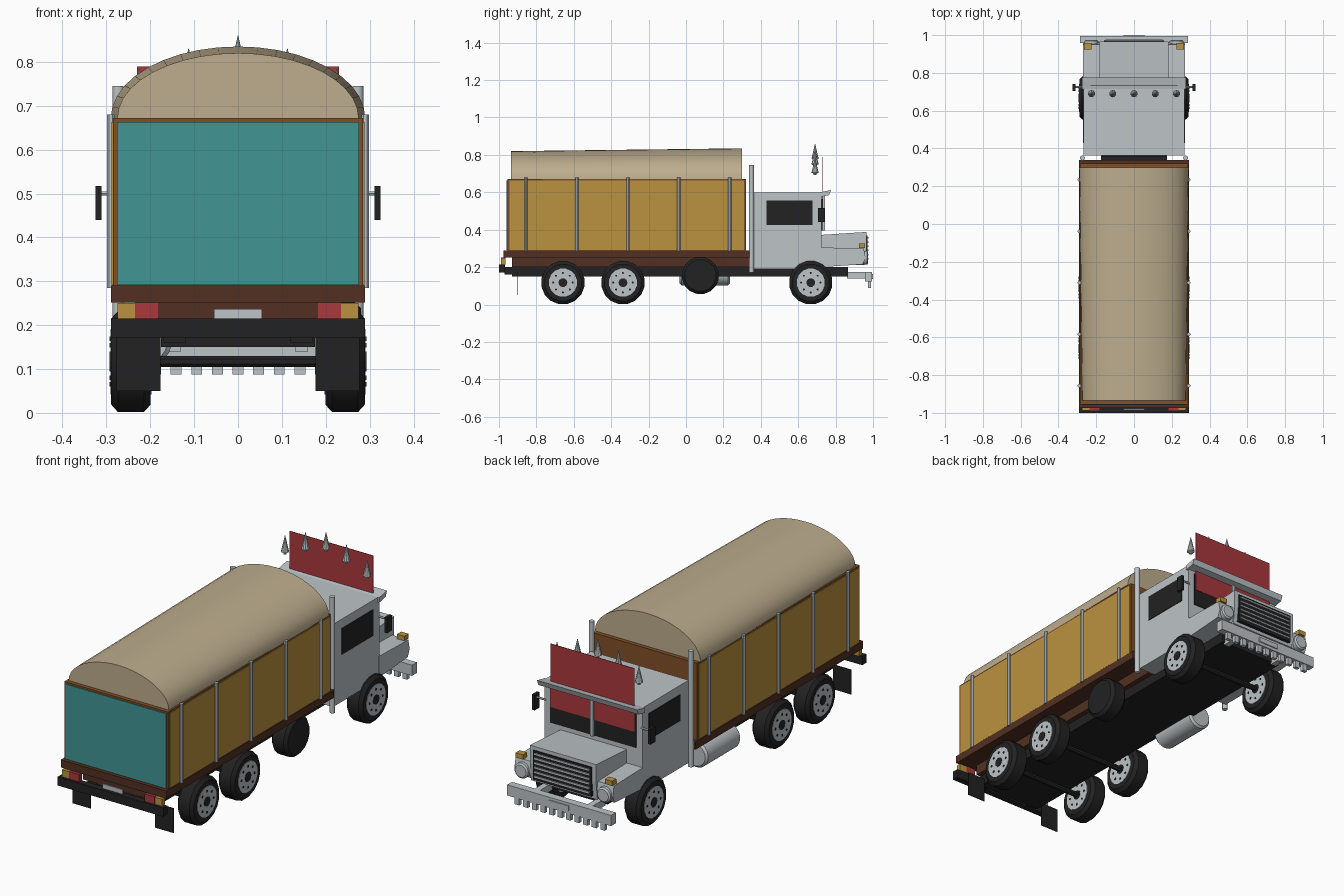
import bpy, bmesh, math
from mathutils import Matrix, Vector

cube = bpy.data.objects.get("Cube")
if cube:
    bpy.data.objects.remove(cube, do_unlink=True)


def material(name, r, g, b):
    m = bpy.data.materials.new(name)
    m.use_nodes = True
    m.diffuse_color = (r, g, b, 1)
    bsdf = next(n for n in m.node_tree.nodes if n.type == 'BSDF_PRINCIPLED')
    bsdf.inputs["Base Color"].default_value = (r, g, b, 1)
    return m


GREY = material("pale grey", .51, .55, .57)
BLACK = material("black", .016, .016, .016)
TAN = material("tan canvas", .51, .42, .27)
AMBER = material("amber", .5, .29, .05)
TEAL = material("teal", .055, .3, .3)
RED = material("red", .4, .04, .045)
BROWN = material("brown", .22, .08, .02)
DARK = material("dark brown", .085, .03, .016)


def finish(name, bm, mats, smooth=False):
    bmesh.ops.recalc_face_normals(bm, faces=bm.faces[:])
    me = bpy.data.meshes.new(name)
    bm.to_mesh(me)
    bm.free()
    for m in mats if isinstance(mats, list) else [mats]:
        me.materials.append(m)
    ob = bpy.data.objects.new(name, me)
    bpy.context.scene.collection.objects.link(ob)
    if smooth:
        bpy.ops.object.select_all(action='DESELECT')
        ob.select_set(True)
        bpy.context.view_layer.objects.active = ob
        bpy.ops.object.shade_smooth_by_angle(angle=math.radians(35))
    return ob


def box(name, x, y, z, mat):
    """Box between (low, high) pairs on each axis."""
    bm = bmesh.new()
    bmesh.ops.create_cube(bm, size=1)
    for v in bm.verts:
        v.co = Vector([(a + b) / 2 + c * (b - a) for c, (a, b) in zip(v.co, (x, y, z))])
    return finish(name, bm, mat)


def pair(name, x, y, z, mat):
    box(name + "_left", x, y, z, mat)
    box(name + "_right", (-x[1], -x[0]), y, z, mat)


def extrude_x(name, profile, half, mat):
    """Side profile of (y, z) points extruded across the width."""
    bm = bmesh.new()
    face = bm.faces.new([bm.verts.new((-half, y, z)) for y, z in profile])
    new = bmesh.ops.extrude_face_region(bm, geom=[face])["geom"]
    bmesh.ops.translate(bm, vec=(2 * half, 0, 0), verts=[g for g in new if isinstance(g, bmesh.types.BMVert)])
    return finish(name, bm, mat)


def lathe(name, centre, axis, profile, mat, sides=16, smooth=True):
    """Stack of (offset, radius) rings along an axis, capped at both ends."""
    bm = bmesh.new()
    turn = Vector((0, 0, 1)).rotation_difference(Vector(axis)).to_matrix()
    rings = []
    for h, r in profile:
        ring = []
        for i in range(sides):
            a = math.tau * (i + .5) / sides
            ring.append(bm.verts.new(Vector(centre) + turn @ Vector((r * math.cos(a), r * math.sin(a), h))))
        rings.append(ring)
    for lo, hi in zip(rings, rings[1:]):
        for i in range(sides):
            j = (i + 1) % sides
            bm.faces.new((lo[i], lo[j], hi[j], hi[i]))
    bm.faces.new(rings[0])
    bm.faces.new(rings[-1])
    return finish(name, bm, mat, smooth)


X, Y, Z = (1, 0, 0), (0, 1, 0), (0, 0, 1)

# Chassis, bed frame and cargo box
box("chassis", (-.175, .175), (-.93, .865), (.15, .2), BLACK)
box("bed_frame", (-.29, .29), (-.975, .34), (.252, .29), DARK)
box("bed_support", (-.2, .2), (-.93, .34), (.2, .252), DARK)
box("cargo_box", (-.285, .285), (-.955, .32), (.29, .672), BROWN)
box("tailgate_panel", (-.276, .276), (-.959, -.953), (.292, .663), TEAL)
pair("side_panel", (.282, .288), (-.945, .31), (.292, .663), AMBER)
for side in (-1, 1):
    for i in range(5):
        lathe("stake", (side * .29, -.856 + i * .2725, 0), Z, [(.285, .009), (.68, .009)], GREY, 8)

# Canvas cover, an arch that widens toward the cab
bm = bmesh.new()
ends = []
for y, half, top in ((-.935, .275, .82), (.3, .29, .835)):
    arc = [math.pi * i / 20 for i in range(21)]
    ends.append([bm.verts.new((half * math.cos(a), y, .672 + (top - .672) * math.sin(a))) for a in arc])
n = len(ends[0])
for i in range(n):
    j = (i + 1) % n
    bm.faces.new((ends[0][i], ends[0][j], ends[1][j], ends[1][i]))
for e in ends:
    bm.faces.new(e)
finish("canvas_cover", bm, TAN, True)

# Cab, visor and windows
box("cab", (-.268, .268), (.362, .725), (.19, .6), GREY)
extrude_x("visor", [(.715, .575), (.765, .585), (.775, .612), (.715, .6)], .275, GREY)
pair("side_window", (.264, .271), (.43, .675), (.425, .555), BLACK)
box("windscreen", (-.235, .235), (.72, .729), (.395, .565), BLACK)
box("sign_board", (-.23, .23), (.731, .733), (.475, .79), RED)
box("windscreen_pillar", (-.008, .008), (.725, .742), (.395, .58), GREY)
box("rear_window", (-.17, .17), (.358, .364), (.43, .55), BLACK)
for side in (-1, 1):
    lathe("mirror_arm", (side * .262, .725, .5), (side, 0, 0), [(0, .005), (.06, .005)], GREY, 6)
    lathe("exhaust_stack", (side * .273, .35, 0), Z, [(.17, .013), (.745, .013)], GREY, 12)
pair("mirror", (.311, .325), (.705, .742), (.44, .517), BLACK)

# Roof spikes
for i in range(-2, 3):
    base = .775 - (0, .03, .075)[abs(i)]
    lathe("roof_spike", (i * .1125, .69, base), Z,
          [(-.07 * .1, .008), (0, .008), (.005, .019), (.035, .012), (.085, .0008)], GREY, 10)

# Bonnet, wings, grille and front lights
extrude_x("wings", [(.72, .2), (.945, .215), (.96, .25), (.95, .3), (.72, .305)], .27, GREY)
extrude_x("bonnet", [(.72, .21), (.955, .21), (.965, .3), (.965, .388), (.72, .372)], .182, GREY)
box("grille", (-.16, .16), (.955, .971), (.225, .37), BLACK)
for i in range(6):
    z = .24 + i * .0225
    box("grille_bar", (-.152, .152), (.96, .976), (z, z + .008), GREY)
for side in (-1, 1):
    lathe("headlight", (side * .226, .94, .25), Y, [(0, .038), (.028, .038), (.034, .03)], GREY, 16)
pair("front_indicator", (.225, .265), (.925, .958), (.302, .325), AMBER)

# Front bumper with a toothed lower edge
box("front_bumper", (-.285, .285), (.957, .995), (.122, .175), GREY)
box("front_plate", (-.055, .055), (.992, 1), (.137, .162), GREY)
pair("bumper_bracket", (.13, .16), (.86, .96), (.14, .175), GREY)
for i in range(-5, 6):
    x = i * .047
    box("bumper_tooth", (x - .0125, x + .0125), (.972, .99), (.087, .124), GREY)

# Rear bumper, lights, plate and mud flaps
box("rear_bumper", (-.29, .29), (-1, -.968), (.172, .215), BLACK)
pair("tail_light", (.18, .235), (-.99, -.965), (.213, .252), RED)
pair("rear_indicator", (.235, .275), (-.988, -.965), (.215, .25), AMBER)
box("rear_plate", (-.055, .055), (-.985, -.978), (.213, .237), GREY)
pair("bumper_mount", (.12, .17), (-.97, -.92), (.16, .2), BLACK)
pair("mud_flap", (.177, .277), (-.902, -.898), (.05, .172), BLACK)

# Wheels
TYRE = [(-.045, .08), (-.045, .1), (-.03, .117), (.03, .117), (.045, .1), (.045, .08)]
for y in (.667, -.337, -.658):
    for side in (-1, 1):
        c = (side * .244, y, .117)
        lathe("tyre", c, X, TYRE, BLACK, 16)
        lathe("wheel_hub", c, X, [(-.047, .076), (.047, .076)], GREY, 16)
        lathe("hub_cap", c, X, [(-.049, .024), (.049, .024)], BLACK, 10)
        for k in range(8):
            a = math.tau * k / 8
            lathe("wheel_bolt", (c[0], y + .052 * math.cos(a), c[2] + .052 * math.sin(a)), X,
                  [(-.049, .006), (.049, .006)], BLACK, 6)
    lathe("axle", (0, y, .117), X, [(-.2, .014), (.2, .014)], BLACK, 8)

# Spare wheel and fuel tank
lathe("spare_wheel", (.235, .077, .155), X, [(-.045, .085), (-.03, .1), (.03, .1), (.045, .085)], BLACK, 16)
lathe("fuel_tank", (-.215, 0, .167), Y, [(-.035, .055), (-.025, .065), (.225, .065), (.235, .055)], GREY, 20)
